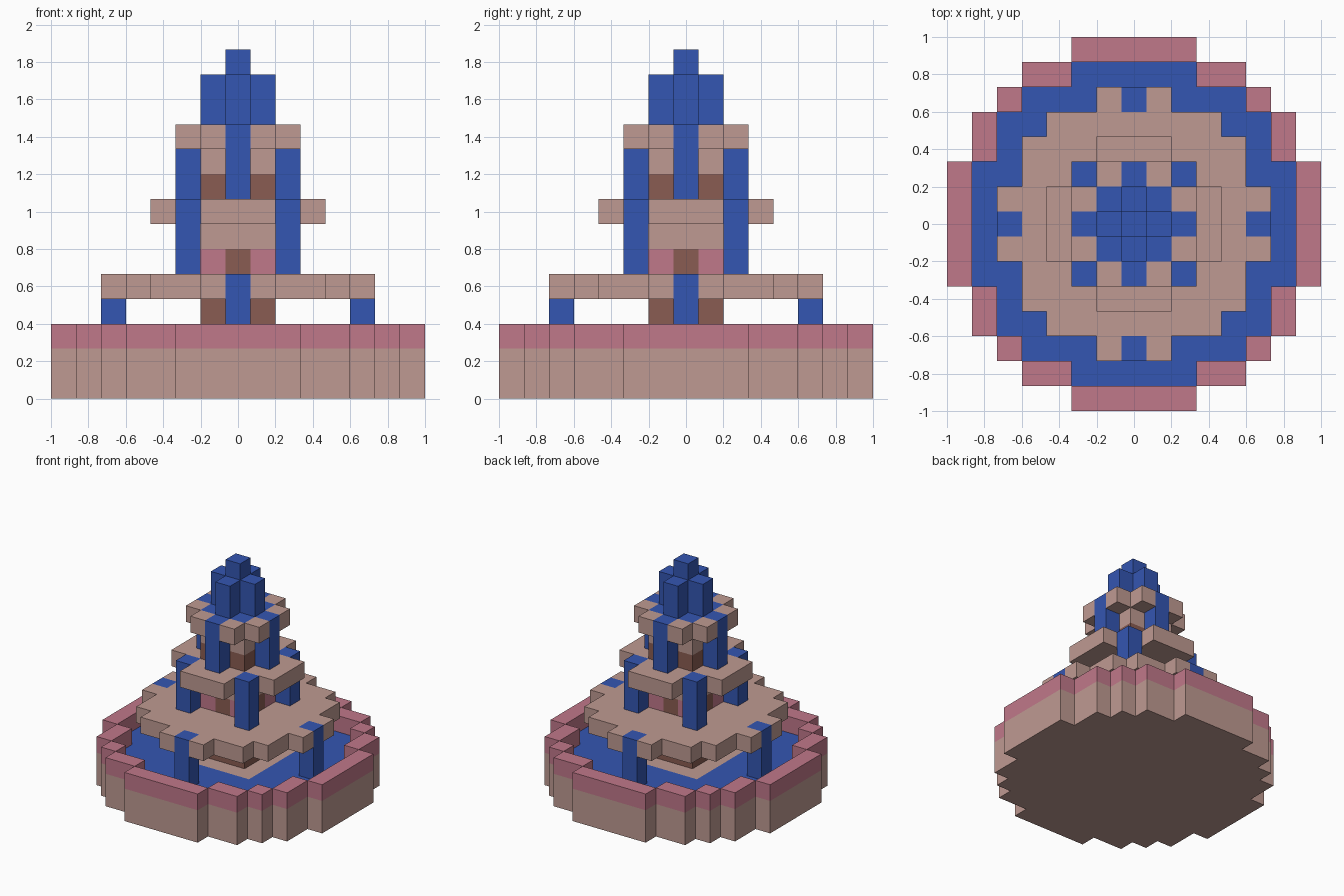
import bpy
import bmesh
from mathutils import Vector

cube = bpy.data.objects.get("Cube")
if cube:
    bpy.data.objects.remove(cube, do_unlink=True)

U = 2 / 15  # size of one block


def material(name, rgb):
    m = bpy.data.materials.new(name)
    m.use_nodes = True
    color = (*rgb, 1)
    m.diffuse_color = color
    m.node_tree.nodes["Principled BSDF"].inputs["Base Color"].default_value = color
    return m


stone = material("tan stone", (0.52, 0.323, 0.287))
pink = material("pink stone", (0.527, 0.188, 0.254))
water = material("blue water", (0.034, 0.093, 0.445))
brown = material("brown stone", (0.254, 0.107, 0.084))

# Half widths of the round basin and its pool, by row distance from the centre
BASIN = [7, 7, 7, 6, 6, 5, 4, 2]
POOL = [6, 6, 6, 5, 5, 4, 2, -1]


def basin(a, b):
    return a <= BASIN[b]


def pool(a, b):
    return a <= POOL[b]


def square(n):
    return lambda a, b: max(a, b) <= n


def pair(p, q):
    """Blocks at (p, q) and (q, p), mirrored to every side."""
    return lambda a, b: (a, b) in ((p, q), (q, p))


# Part name, material, footprint by distance from the axes, first and last layer;
# later parts replace blocks of earlier ones
PARTS = [
    ("basin_wall", stone, basin, 0, 1),
    ("basin_rim", pink, lambda a, b: basin(a, b) and not pool(a, b), 2, 2),
    ("pool_water", water, pool, 1, 1),
    ("pool_plinth", stone, square(2), 1, 1),
    ("lower_column", brown, square(1), 2, 3),
    ("lower_bowl", stone, lambda a, b: max(a, b) <= 4 and a + b < 8, 4, 4),
    ("lower_bowl_lips", stone, pair(5, 1), 4, 4),
    ("lower_waterfalls", water, pair(5, 0), 2, 4),
    ("middle_column_corners", pink, pair(1, 1), 5, 5),
    ("middle_column_niches", brown, lambda a, b: a + b <= 1, 5, 5),
    ("middle_column_top", stone, square(1), 6, 6),
    ("middle_bowl", stone, lambda a, b: max(a, b) <= 3 and min(a, b) <= 1, 7, 7),
    ("middle_waterfalls", water, pair(2, 2), 5, 7),
    ("upper_column", brown, square(1), 8, 8),
    ("upper_column_top", stone, square(1), 9, 9),
    ("upper_bowl", stone, pair(2, 1), 10, 10),
    ("upper_bowl_water", water, square(1), 10, 10),
    ("upper_waterfalls", water, pair(2, 0), 8, 10),
    ("fountain_jets", water, lambda a, b: a + b <= 1, 11, 12),
    ("fountain_tip", water, square(0), 13, 13),
]

blocks = {}
for name, mat, inside, low, high in PARTS:
    for i in range(-7, 8):
        for j in range(-7, 8):
            if inside(abs(i), abs(j)):
                for k in range(low, high + 1):
                    blocks[i, j, k] = name


def build(name, mat):
    """Skin the exposed sides of the part's blocks and merge flat areas."""
    bm = bmesh.new()
    for cell, owner in blocks.items():
        if owner != name:
            continue
        centre = Vector(cell) + Vector((0, 0, 0.5))
        for axis in range(3):
            for sign in (-1, 1):
                n, s = Vector((0, 0, 0)), Vector((0, 0, 0))
                n[axis] = sign
                s[(axis + 1) % 3] = 1
                t = n.cross(s)
                if tuple(int(c + d) for c, d in zip(cell, n)) in blocks:
                    continue
                corners = (-s - t, s - t, s + t, t - s)
                bm.faces.new([bm.verts.new((centre + (n + c) / 2) * U) for c in corners])
    bmesh.ops.remove_doubles(bm, verts=bm.verts, dist=U / 100)
    bmesh.ops.dissolve_limit(bm, angle_limit=0.01, verts=bm.verts, edges=bm.edges)
    mesh = bpy.data.meshes.new(name)
    bm.to_mesh(mesh)
    bm.free()
    mesh.materials.append(mat)
    obj = bpy.data.objects.new(name, mesh)
    bpy.context.collection.objects.link(obj)


for name, mat, *_ in PARTS:
    build(name, mat)
